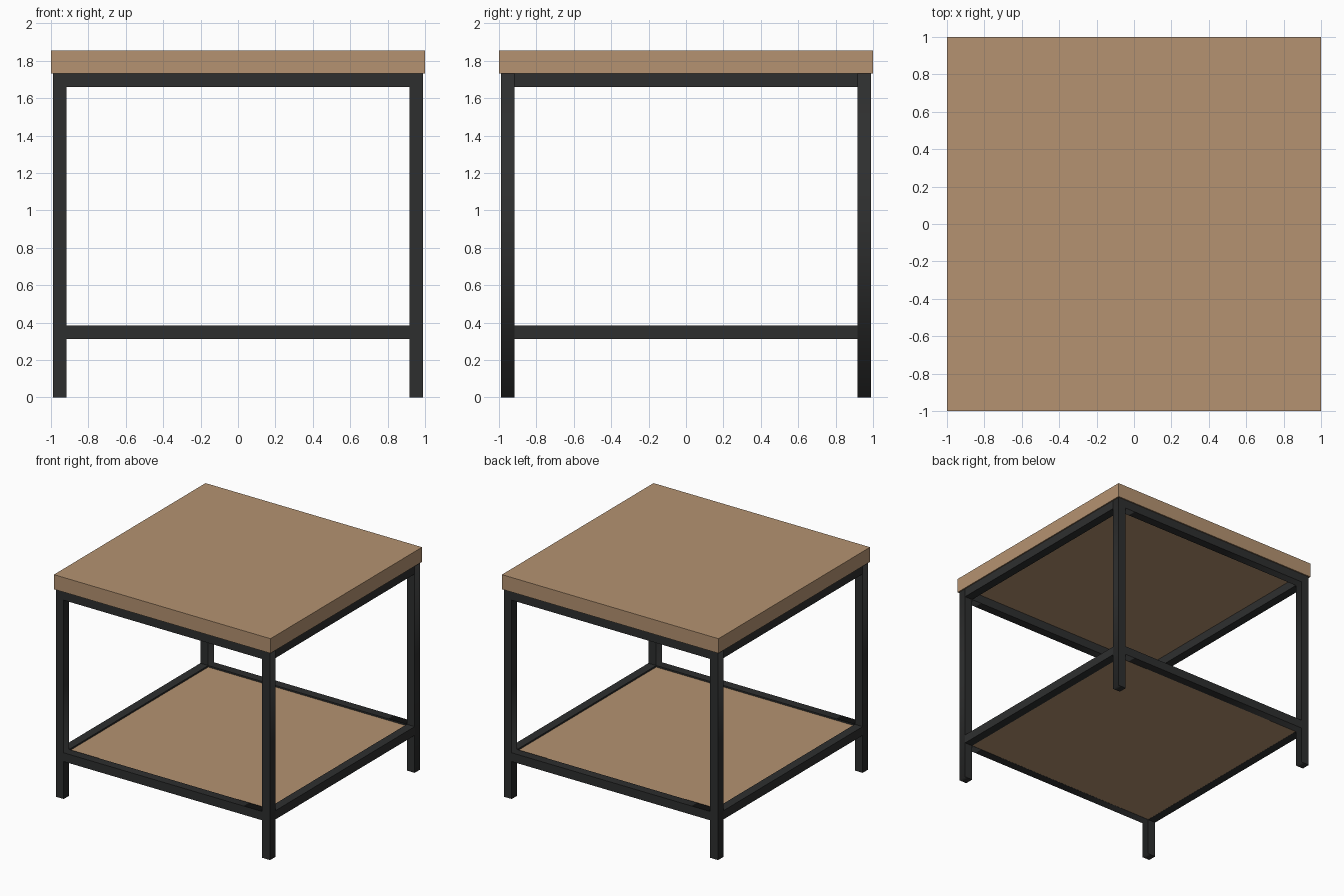
import bpy
from math import pi

cube = bpy.data.objects.get("Cube")
if cube:
    bpy.data.objects.remove(cube, do_unlink=True)


def make_material(name, color):
    mat = bpy.data.materials.new(name)
    mat.use_nodes = True
    mat.diffuse_color = color
    mat.node_tree.nodes["Principled BSDF"].inputs["Base Color"].default_value = color
    return mat


wood = make_material("light_wood", (0.46, 0.29, 0.165, 1))
metal = make_material("black_metal", (0.027, 0.028, 0.028, 1))

# Main measurements
OUT, TUBE = 0.99, 0.073
INNER = OUT - TUBE
MID = OUT - TUBE / 2
TOP, UNDERSIDE = 1.855, 1.733
SHELF_LOW, SHELF_HIGH = 0.313, 0.386


def box(name, x, y, z, mat):
    """Box spanning the given (low, high) ranges."""
    spans = (x, y, z)
    bpy.ops.mesh.primitive_cube_add(size=1, location=[sum(s) / 2 for s in spans])
    obj = bpy.context.object
    obj.name = name
    obj.scale = [s[1] - s[0] for s in spans]
    bpy.ops.object.transform_apply(location=False, rotation=False, scale=True)
    obj.data.materials.append(mat)
    return obj


def end_frame(name, y):
    """Welded frame of two legs and two rails, cut from one flat outline."""
    curve = bpy.data.curves.new(name, "CURVE")
    curve.dimensions = "2D"
    curve.fill_mode = "BOTH"
    curve.extrude = TUBE / 2
    outline = [(-OUT, 0), (-INNER, 0), (-INNER, SHELF_LOW), (INNER, SHELF_LOW),
               (INNER, 0), (OUT, 0), (OUT, UNDERSIDE), (-OUT, UNDERSIDE)]
    low, high = SHELF_HIGH, UNDERSIDE - TUBE
    opening = [(-INNER, low), (-INNER, high), (INNER, high), (INNER, low)]
    for points in (outline, opening):
        spline = curve.splines.new("POLY")
        spline.points.add(len(points) - 1)
        for point, (px, pz) in zip(spline.points, points):
            point.co = (px, pz, 0, 1)
        spline.use_cyclic_u = True
    obj = bpy.data.objects.new(name, curve)
    bpy.context.collection.objects.link(obj)
    obj.location.y = y
    obj.rotation_euler.x = pi / 2
    curve.materials.append(metal)
    bpy.ops.object.select_all(action="DESELECT")
    obj.select_set(True)
    bpy.context.view_layer.objects.active = obj
    bpy.ops.object.convert(target="MESH")


# Front and back frames
end_frame("front_frame", -MID)
end_frame("back_frame", MID)

# Side rails between the frames
for side, sx in (("left", 1), ("right", -1)):
    across = sorted((sx * INNER, sx * OUT))
    for level, low, high in (("lower", SHELF_LOW, SHELF_HIGH),
                             ("upper", UNDERSIDE - TUBE, UNDERSIDE)):
        box(f"{side}_{level}_rail", across, (-INNER, INNER), (low, high), metal)

# Wooden boards
box("table_top", (-1, 1), (-1, 1), (UNDERSIDE, TOP), wood)
box("lower_shelf", (-INNER, INNER), (-INNER, INNER), (SHELF_LOW + 0.001, 0.373), wood)
